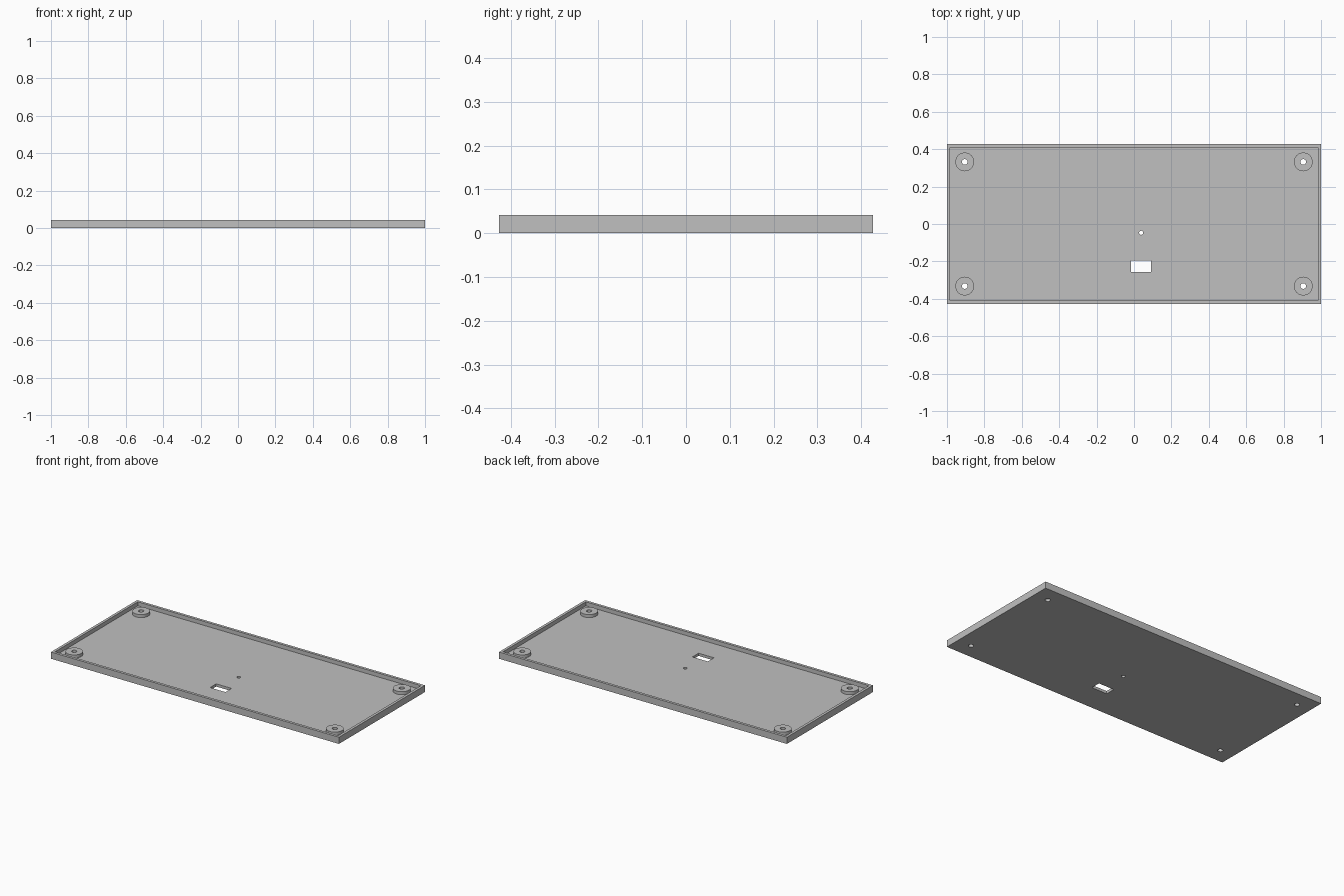
import bpy

if "Cube" in bpy.data.objects:
    bpy.data.objects.remove(bpy.data.objects["Cube"], do_unlink=True)

LENGTH, WIDTH, HEIGHT = 2.0, 0.854, 0.042
WALL, FLOOR, BOSS_TOP = 0.017, 0.017, 0.036
BOSS_X, BOSS_Y = 0.905, 0.332

grey = bpy.data.materials.new("plain_grey")
grey.use_nodes = True
colour = (0.53, 0.53, 0.53, 1)
grey.diffuse_color = colour
grey.node_tree.nodes["Principled BSDF"].inputs["Base Color"].default_value = colour


def box(name, x, y, z0, z1, sx, sy):
    bpy.ops.mesh.primitive_cube_add(size=1, location=(x, y, (z0 + z1) / 2))
    ob = bpy.context.object
    ob.name = name
    ob.scale = (sx, sy, z1 - z0)
    bpy.ops.object.transform_apply(location=True, rotation=True, scale=True)
    ob.data.materials.append(grey)
    return ob


def cylinder(name, x, y, z0, z1, radius):
    bpy.ops.mesh.primitive_cylinder_add(
        vertices=48, radius=radius, depth=z1 - z0, location=(x, y, (z0 + z1) / 2))
    ob = bpy.context.object
    ob.name = name
    bpy.ops.object.transform_apply(location=True, rotation=True, scale=True)
    ob.data.materials.append(grey)
    return ob


def combine(target, tool, operation):
    """Apply a boolean to the target and discard the tool."""
    bpy.context.view_layer.objects.active = target
    mod = target.modifiers.new(tool.name, 'BOOLEAN')
    mod.operation, mod.solver, mod.object = operation, 'EXACT', tool
    bpy.ops.object.modifier_apply(modifier=mod.name)
    bpy.data.objects.remove(tool, do_unlink=True)


# Shallow open tray
tray = box("tray", 0, 0, 0, HEIGHT, LENGTH, WIDTH)
combine(tray, box("cavity", 0, 0, FLOOR, 0.1, LENGTH - 2 * WALL, WIDTH - 2 * WALL),
        'DIFFERENCE')

# Corner bosses with screw holes through the floor
for sx in (-1, 1):
    for sy in (-1, 1):
        x, y = sx * BOSS_X, sy * BOSS_Y
        combine(tray, cylinder("boss", x, y, FLOOR / 2, BOSS_TOP, 0.05), 'UNION')
        combine(tray, cylinder("screw_hole", x, y, -0.1, 0.1, 0.015), 'DIFFERENCE')

# Rectangular slot and small round hole in the floor
combine(tray, box("slot", 0.038, -0.225, -0.1, 0.1, 0.107, 0.061), 'DIFFERENCE')
combine(tray, cylinder("small_hole", 0.038, -0.047, -0.1, 0.1, 0.011), 'DIFFERENCE')

# Round walls smooth, corners sharp
bpy.ops.object.select_all(action='DESELECT')
tray.select_set(True)
bpy.context.view_layer.objects.active = tray
bpy.ops.object.shade_smooth_by_angle()
